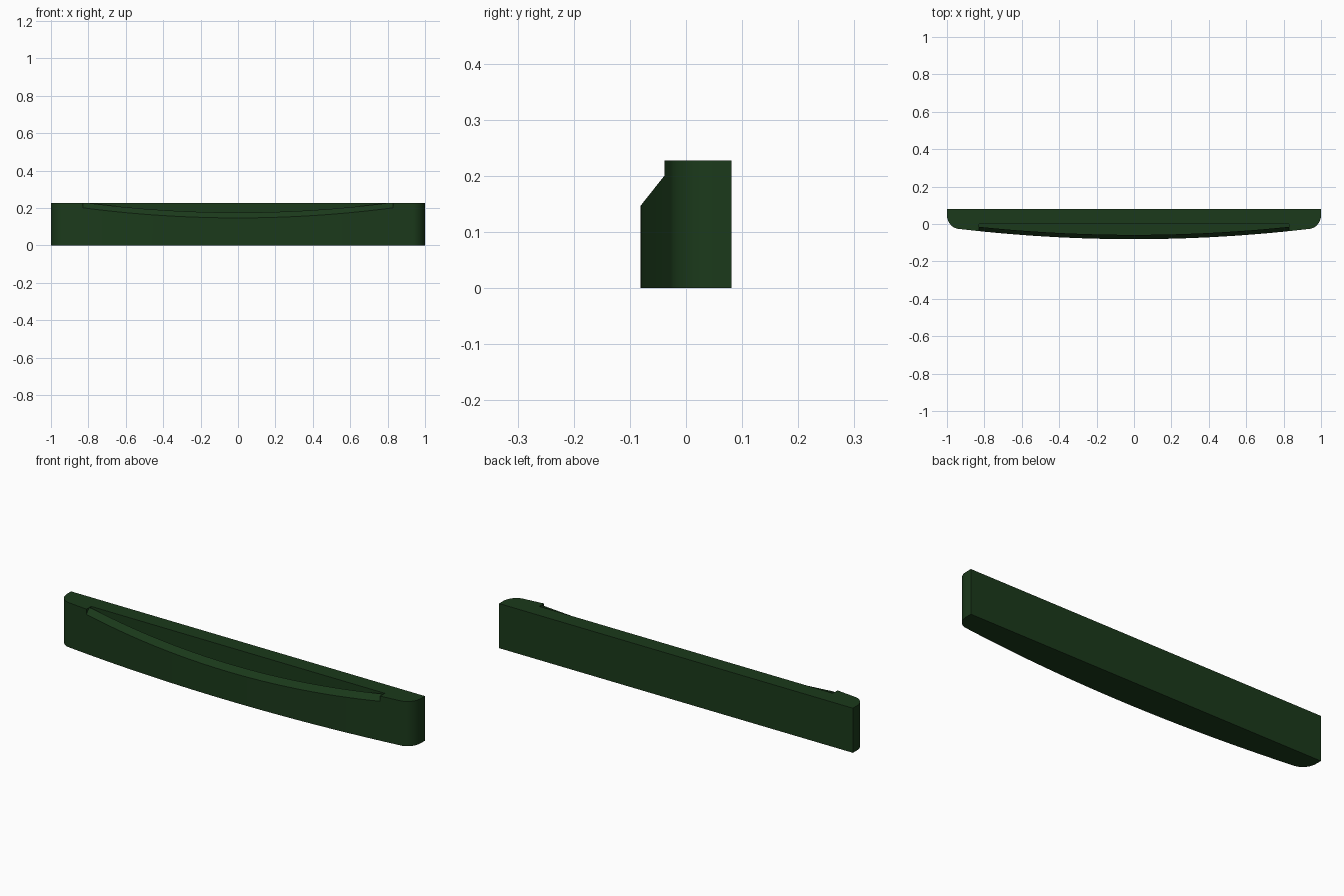
import bpy, bmesh, math

if "Cube" in bpy.data.objects:
    bpy.data.objects.remove(bpy.data.objects["Cube"])

BACK, TOP = 0.081, 0.228
NOTCH = 0.83


def front_y(x):
    # shallow bow of the front face
    return -0.081 + 0.0625 * x * x


def prism(name, pts, to3d, a, b):
    # extrude a closed 2D outline between two levels
    bm = bmesh.new()
    lo = [bm.verts.new(to3d(p, a)) for p in pts]
    hi = [bm.verts.new(to3d(p, b)) for p in pts]
    bm.faces.new(lo)
    bm.faces.new(hi)
    n = len(pts)
    for i in range(n):
        j = (i + 1) % n
        bm.faces.new((lo[i], lo[j], hi[j], hi[i]))
    bmesh.ops.recalc_face_normals(bm, faces=bm.faces)
    me = bpy.data.meshes.new(name)
    bm.to_mesh(me)
    bm.free()
    ob = bpy.data.objects.new(name, me)
    bpy.context.collection.objects.link(ob)
    return ob


def plan(p, z):
    return (p[0], p[1], z)


def side(p, x):
    return (x, p[0], p[1])


# bowed body with rounded front corners
N = 40
XC = 0.93
yc = front_y(XC)
bow = [(-XC + 2 * XC * i / N, front_y(-XC + 2 * XC * i / N)) for i in range(N + 1)]
corner = []
for i in range(1, 11):
    t = math.radians(9 * i)
    corner.append((XC + 0.07 * math.sin(t), yc + 0.075 * (1 - math.cos(t))))
outline = bow + corner + [(1, BACK), (-1, BACK)] + [(-x, y) for x, y in reversed(corner)]
body = prism("bowed_front_panel", outline, plan, 0, TOP)

# sloped cut across the top front edge
slope = 1.26
z0 = 0.147 - slope * 0.081
wedge = prism("slope_cutter", [(-0.2, 0.147 - slope * 0.119), (0.04, 0.147 + slope * 0.121),
                               (-0.2, 0.147 + slope * 0.121)], side, -NOTCH, NOTCH)

# finger slot behind the sloped lip
inner = [(-NOTCH + 2 * NOTCH * i / N, front_y(-NOTCH + 2 * NOTCH * i / N) + 0.023)
         for i in range(N + 1)]
slot = prism("slot_cutter", inner + [(NOTCH, 0.0), (-NOTCH, 0.0)], plan, 0.10, 0.30)

for cutter in (wedge, slot):
    m = body.modifiers.new("cut", 'BOOLEAN')
    m.operation = 'DIFFERENCE'
    m.solver = 'EXACT'
    m.object = cutter

# apply the cuts and remove the cutters
bpy.context.view_layer.update()
deps = bpy.context.evaluated_depsgraph_get()
result = bpy.data.meshes.new_from_object(body.evaluated_get(deps))
body.modifiers.clear()
body.data = result
for cutter in (wedge, slot):
    bpy.data.objects.remove(cutter)

# dark green finish
mat = bpy.data.materials.new("dark_green")
mat.diffuse_color = (0.011, 0.042, 0.011, 1)
mat.use_nodes = True
mat.node_tree.nodes["Principled BSDF"].inputs["Base Color"].default_value = mat.diffuse_color
body.data.materials.clear()
body.data.materials.append(mat)
bpy.context.view_layer.objects.active = body
body.select_set(True)
bpy.ops.object.shade_smooth_by_angle(angle=math.radians(30))
